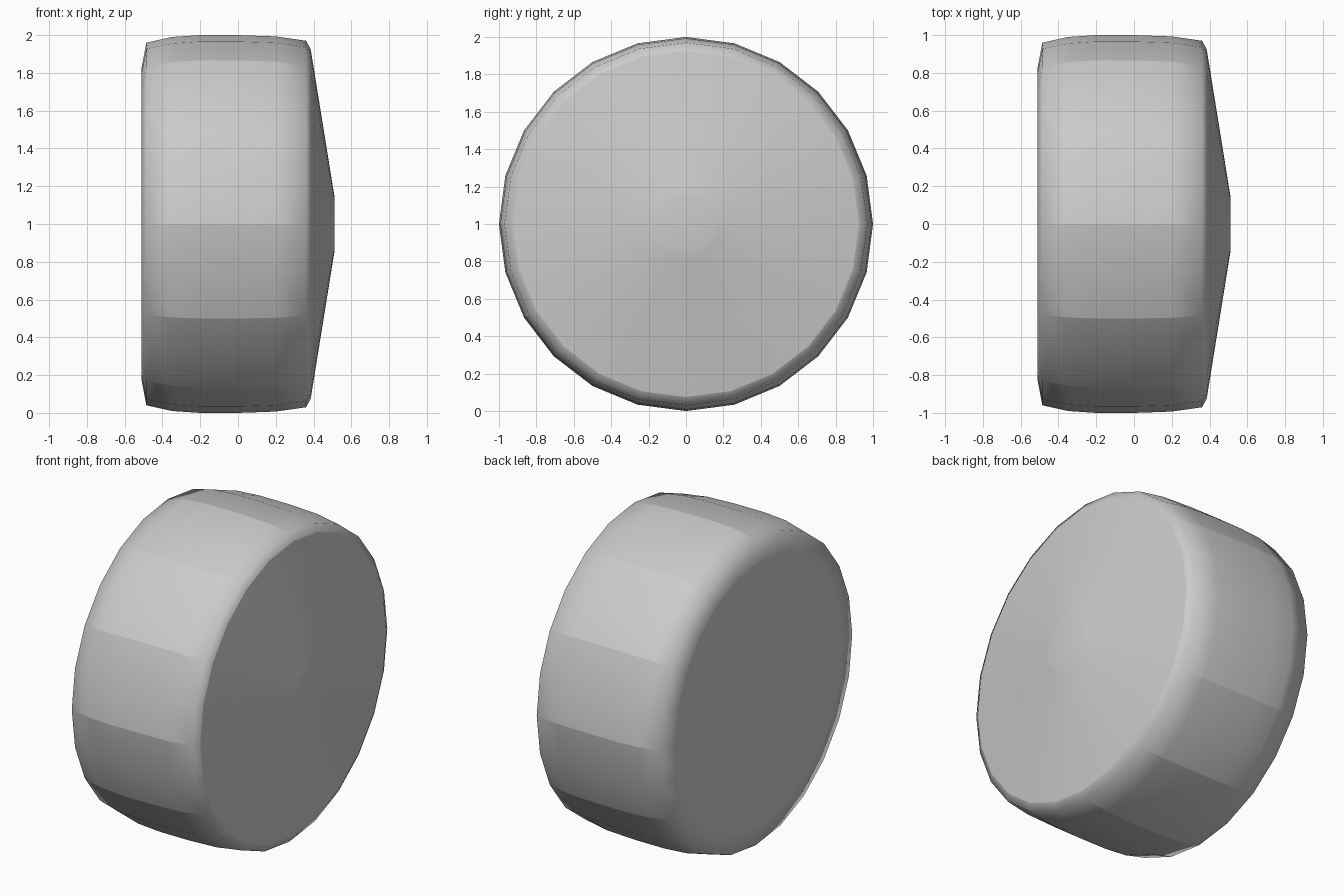
import bpy, bmesh
from math import sin, cos, pi

if "Cube" in bpy.data.objects:
    bpy.data.objects.remove(bpy.data.objects["Cube"])

SIDES = 24
# wheel profile: (x, radius), from the flat back to the conical hub
profile = [(-0.51, 0.83), (-0.485, 0.96), (-0.35, 0.99), (-0.2, 1.0), (0.0, 1.0),
           (0.2, 0.993), (0.36, 0.97), (0.385, 0.925), (0.505, 0.18), (0.51, 0.15)]
RIM = 7  # profile index where the tread meets the cone

bm = bmesh.new()
rings = []
for x, r in profile:
    rings.append([bm.verts.new((x, r * cos(2 * pi * i / SIDES), 1 + r * sin(2 * pi * i / SIDES)))
                  for i in range(SIDES)])

# revolved skin
for a, b in zip(rings, rings[1:]):
    for i in range(SIDES):
        j = (i + 1) % SIDES
        bm.faces.new((a[i], a[j], b[j], b[i]))

# end caps
bm.faces.new(rings[0])
bm.faces.new(rings[-1])
bmesh.ops.recalc_face_normals(bm, faces=bm.faces)
for f in bm.faces:
    f.smooth = True

# hard edges: both rims, and every second line across the tread
for k in (0, RIM):
    for i in range(SIDES):
        bm.edges.get((rings[k][i], rings[k][(i + 1) % SIDES])).smooth = False
for k in range(1, RIM - 1):
    for i in range(0, SIDES, 2):
        bm.edges.get((rings[k][i], rings[k + 1][i])).smooth = False

mesh = bpy.data.meshes.new("wheel")
bm.to_mesh(mesh)
bm.free()
wheel = bpy.data.objects.new("wheel", mesh)
bpy.context.collection.objects.link(wheel)
